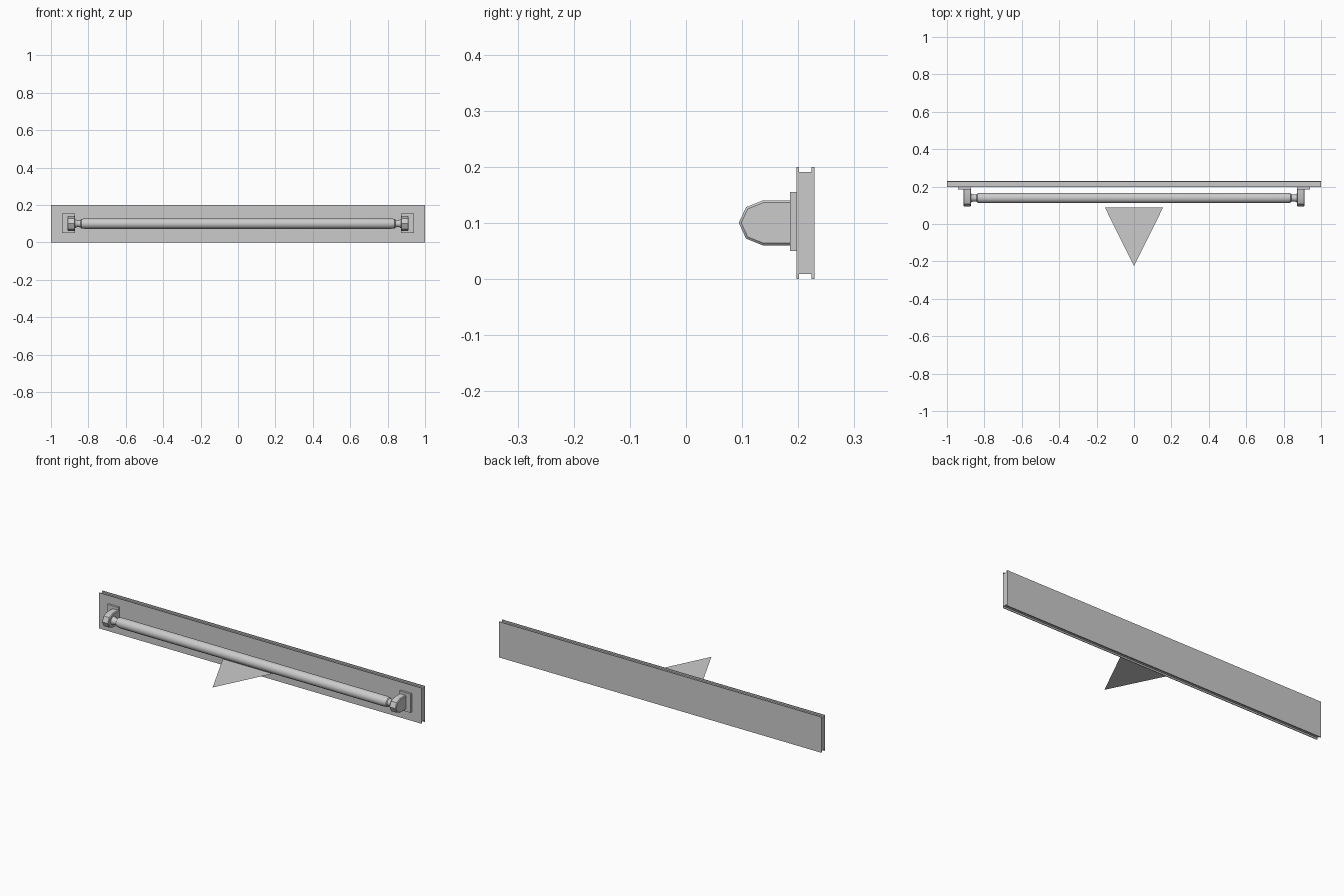
import bpy
import bmesh
import math
from mathutils import Matrix, Vector

cube = bpy.data.objects.get("Cube")
if cube:
    bpy.data.objects.remove(cube, do_unlink=True)

grey = bpy.data.materials.new("light grey")
grey.use_nodes = True
grey.diffuse_color = (0.6, 0.6, 0.6, 1)
grey.node_tree.nodes["Principled BSDF"].inputs["Base Color"].default_value = (0.6, 0.6, 0.6, 1)


def finish(name, bm, smooth=None):
    if smooth is not None:
        bmesh.ops.recalc_face_normals(bm, faces=bm.faces[:])
    mesh = bpy.data.meshes.new(name)
    bm.to_mesh(mesh)
    bm.free()
    mesh.materials.append(grey)
    obj = bpy.data.objects.new(name, mesh)
    bpy.context.collection.objects.link(obj)
    if smooth:
        bpy.ops.object.select_all(action="DESELECT")
        obj.select_set(True)
        bpy.context.view_layer.objects.active = obj
        bpy.ops.object.shade_smooth_by_angle(angle=math.radians(smooth))
    return obj


def extrude_x(name, profile, x0, x1, smooth=0, bevel=0):
    """Extrude a (y, z) outline from x0 to x1."""
    bm = bmesh.new()
    face = bm.faces.new([bm.verts.new((x0, y, z)) for y, z in profile])
    out = bmesh.ops.extrude_face_region(bm, geom=[face])
    verts = [v for v in out["geom"] if isinstance(v, bmesh.types.BMVert)]
    bmesh.ops.translate(bm, verts=verts, vec=(x1 - x0, 0, 0))
    if bevel:
        back = max(y for y, z in profile)
        rim = [e for e in bm.edges
               if abs(e.verts[0].co.x - e.verts[1].co.x) < 1e-5
               and min(v.co.y for v in e.verts) < back - 1e-4]
        bmesh.ops.bevel(bm, geom=rim, offset=bevel, segments=1, affect="EDGES")
    return finish(name, bm, smooth)


# Backing board, grooved along its top and bottom edges
front, back, lip_f, lip_b, deep, top = 0.197, 0.229, 0.201, 0.224, 0.009, 0.2
extrude_x("backing_board", [
    (front, 0), (lip_f, 0), (lip_f, deep), (lip_b, deep), (lip_b, 0), (back, 0),
    (back, top), (lip_b, top), (lip_b, top - deep), (lip_f, top - deep),
    (lip_f, top), (front, top)], -1, 1)

# Wall plates and rounded brackets at both ends
half = [(0.187, 0.04), (0.137, 0.04), (0.107, 0.028)]
outline = half + [(0.094, 0)] + [(y, -h) for y, h in reversed(half)]
for side, label in ((1, "left"), (-1, "right")):
    extrude_x(label + "_wall_plate",
              [(0.185, 0.05), (0.198, 0.05), (0.198, 0.155), (0.185, 0.155)],
              side * 0.872, side * 0.94)
    extrude_x(label + "_bracket", [(y, 0.1 + h) for y, h in outline],
              side * 0.871, side * 0.912, smooth=40, bevel=0.004)

# Rail turned around x, with narrow necks entering the brackets
ends = [(0.875, 0.023), (0.868, 0.023), (0.86, 0.018), (0.842, 0.02),
        (0.838, 0.025), (0.815, 0.028)]
rings = [(-x, r) for x, r in ends] + list(reversed(ends))
bm = bmesh.new()
sides = 16
loops = []
for x, r in rings:
    angles = [2 * math.pi * i / sides for i in range(sides)]
    loops.append([bm.verts.new((x, 0.139 + r * math.cos(a), 0.1 + r * math.sin(a)))
                  for a in angles])
for a, b in zip(loops, loops[1:]):
    for i in range(sides):
        j = (i + 1) % sides
        bm.faces.new((a[i], a[j], b[j], b[i]))
bm.faces.new(loops[0])
bm.faces.new(loops[-1])
finish("rail", bm, smooth=40)

# Flat triangular marker pointing forward
bm = bmesh.new()
bm.faces.new([bm.verts.new(p) for p in
              ((-0.155, 0.087, 0.097), (0, -0.225, 0.097), (0.155, 0.087, 0.097))])
finish("front_marker", bm)
